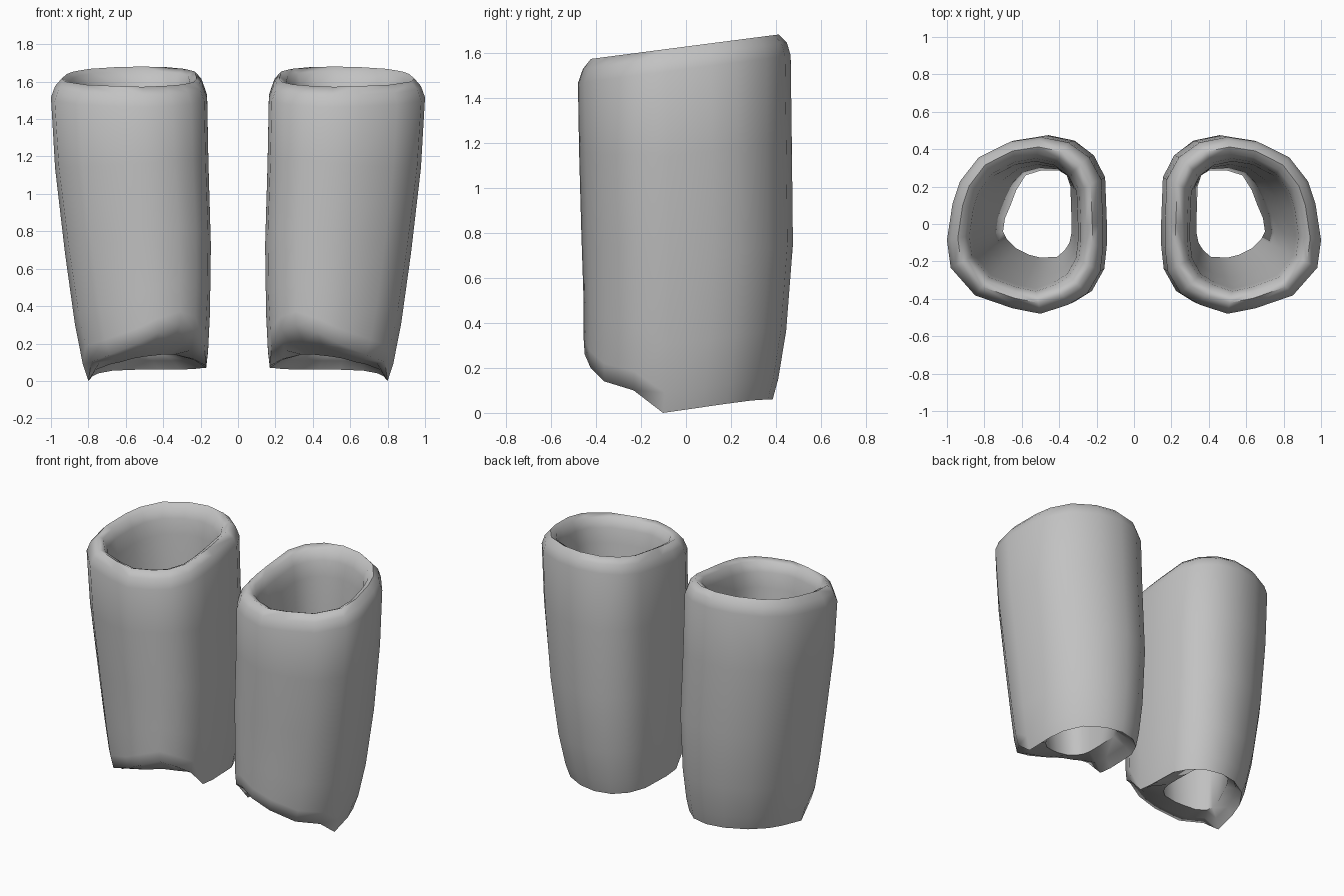
import bpy, bmesh, math

if "Cube" in bpy.data.objects:
    bpy.data.objects.remove(bpy.data.objects["Cube"])

# Single cloth colour
cloth = bpy.data.materials.new("grey_cloth")
cloth.diffuse_color = (0.54, 0.54, 0.54, 1)
cloth.use_nodes = True
cloth.node_tree.nodes["Principled BSDF"].inputs["Base Color"].default_value = cloth.diffuse_color

# Outline of one sleeve seen from above, counter-clockwise from the outer side
OUTLINE = [(1.0, -.08), (.97, .12), (.93, .24), (.83, .37), (.66, .455), (.5, .48),
           (.35, .45), (.24, .37), (.175, .25), (.165, 0), (.165, -.12), (.18, -.25),
           (.25, -.37), (.35, -.43), (.5, -.48), (.65, -.45), (.85, -.38), (.98, -.23)]
# Narrow inner opening at the bottom
HOLE = [(.70, -.04), (.69, .03), (.66, .10), (.63, .18), (.58, .26), (.5, .285),
        (.4, .285), (.36, .26), (.34, .2), (.335, .05), (.335, -.05), (.345, -.10),
        (.37, -.14), (.41, -.175), (.5, -.18), (.56, -.165), (.63, -.13), (.68, -.08)]
# Height of the hem: arched at the front, low at the sides and back
HEM = [0, .025, .04, .055, .06, .06, .06, .065, .07, .07, .08, .20,
       .27, .30, .26, .20, .14, .10]
HOLE_Z = [.10, .11, .12, .13, .14, .14, .14, .14, .14, .14, .14, .14,
          .14, .14, .13, .12, .10, .09]
# Outer wall: height fraction, then x and y limits
WALL = [(0, .17, .80, -.45, .385), (.06, .16, .83, -.455, .41), (.2, .15, .872, -.455, .445),
        (.45, .145, .925, -.465, .475), (.75, .158, .978, -.475, .47), (1, .165, 1.0, -.48, .465)]


def fit(p, x0, x1, y0, y1):
    """Stretch an outline point into the given limits."""
    return (x0 + (p[0] - .165) / .835 * (x1 - x0), y0 + (p[1] + .48) / .96 * (y1 - y0))


def crest(y):
    """Sloping height of the top rim."""
    return 1.57 + .13 * (y + .44)


def build_leg(name, side):
    rings = []
    # Outer wall from hem to shoulder of the rim
    for f, *box in WALL:
        ring = []
        for p, zb in zip(OUTLINE, HEM):
            x, y = fit(p, *box)
            ring.append((x, y, zb + f * (crest(y) - .1 - zb)))
        rings.append(ring)
    # Rounded rim turning inward
    for inset, drop in ((.022, .04), (.058, 0), (.095, .02), (.12, .08), (.135, .18)):
        ring = []
        for p in OUTLINE:
            x, y = fit(p, .165 + inset, 1 - inset, -.48 + inset, .47 - inset)
            ring.append((x, y, crest(y) - drop))
        rings.append(ring)
    # Inner wall tapering down to the bottom opening
    top = rings[-1]
    for t in (.35, .7, 1):
        rings.append([tuple(a + (b - a) * t for a, b in zip(q, (*h, hz)))
                      for q, h, hz in zip(top, HOLE, HOLE_Z)])
    # Rolled hem joining the inner and outer walls, bulging outward
    rings.append([(a[0] * .4 + b[0] * .6, a[1] * .4 + b[1] * .6, a[2] * .6 + b[2] * .4)
                  for a, b in zip(rings[-1], rings[0])])

    bm = bmesh.new()
    loops = [[bm.verts.new((side * x, y, z)) for x, y, z in r] for r in rings]
    n, m = len(OUTLINE), len(loops)
    for i in range(m):
        a, b = loops[i], loops[(i + 1) % m]
        for j in range(n):
            k = (j + 1) % n
            bm.faces.new((a[j], a[k], b[k], b[j]))
    bmesh.ops.recalc_face_normals(bm, faces=bm.faces)
    me = bpy.data.meshes.new(name)
    bm.to_mesh(me)
    bm.free()
    me.materials.append(cloth)
    ob = bpy.data.objects.new(name, me)
    bpy.context.collection.objects.link(ob)
    bpy.ops.object.select_all(action='DESELECT')
    ob.select_set(True)
    bpy.context.view_layer.objects.active = ob
    bpy.ops.object.shade_smooth_by_angle(angle=math.radians(75))


build_leg("left_leg_sleeve", 1)
build_leg("right_leg_sleeve", -1)
